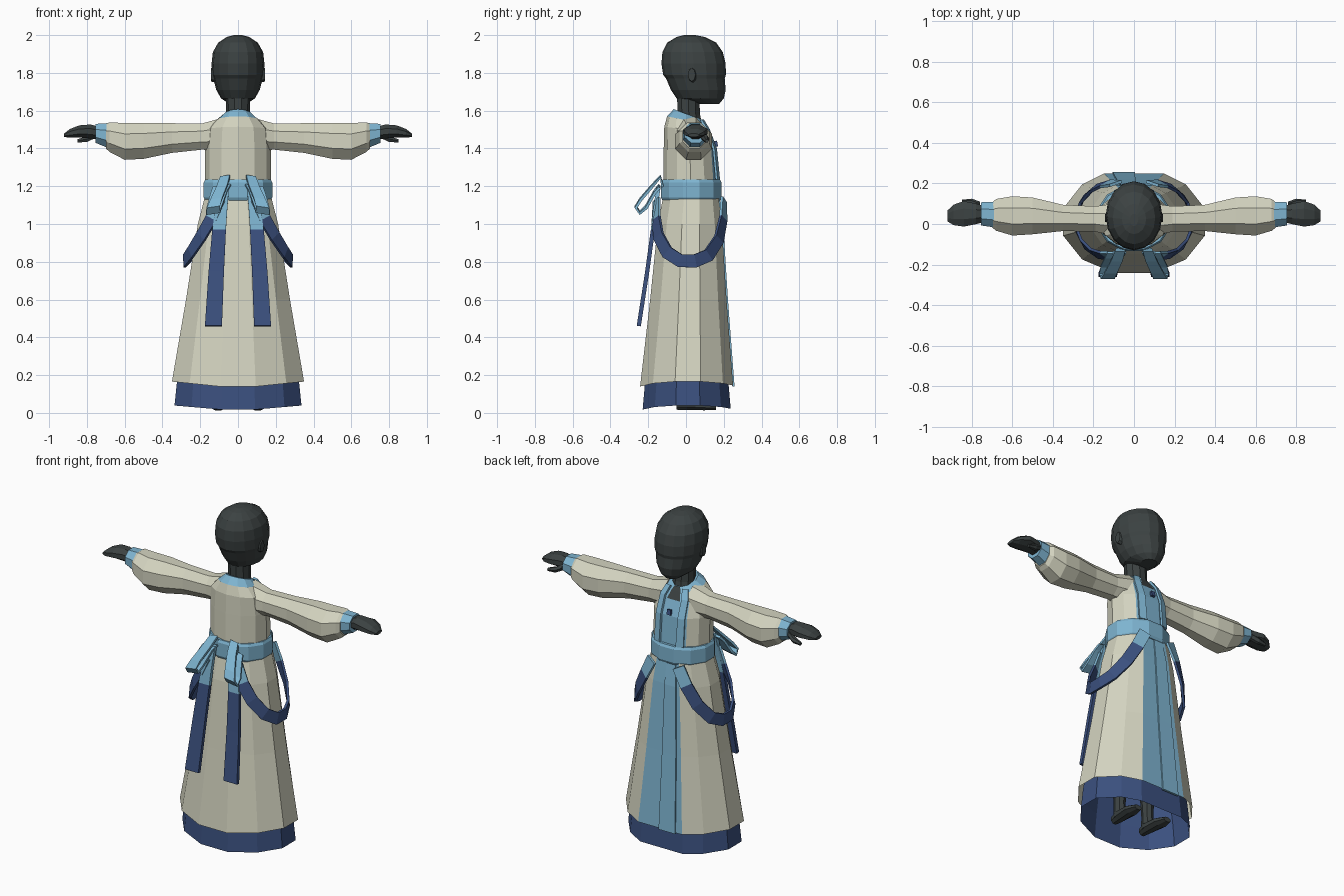
import bpy, bmesh
from math import radians, sin, cos
from mathutils import Vector

if "Cube" in bpy.data.objects:
    bpy.data.objects.remove(bpy.data.objects["Cube"])


def material(name, rgb):
    m = bpy.data.materials.new(name)
    m.use_nodes = True
    m.diffuse_color = (*rgb, 1)
    m.node_tree.nodes["Principled BSDF"].inputs["Base Color"].default_value = (*rgb, 1)
    return m


CREAM, LIGHT, NAVY, DARK = range(4)
MATS = [material("cream cloth", (.66, .66, .53)), material("light blue cloth", (.21, .46, .64)),
        material("navy cloth", (.043, .08, .21)), material("charcoal skin", (.045, .055, .055))]


def finish(name, bm):
    bmesh.ops.recalc_face_normals(bm, faces=bm.faces)
    mesh = bpy.data.meshes.new(name)
    bm.to_mesh(mesh)
    bm.free()
    for m in MATS:
        mesh.materials.append(m)
    ob = bpy.data.objects.new(name, mesh)
    bpy.context.collection.objects.link(ob)
    return ob


def even(n, start=0):
    return [start + 360 * k / n for k in range(n)]


def loft(name, rings, colour, angles, axis="z", caps=(True, True), mirror=1):
    """Skin rings of (position, centre a, centre b, radius a, radius b, tilt, side rise)."""
    bm = bmesh.new()
    rows = []
    for ring in rings:
        t, ca, cb, ra, rb, tilt, rise = (tuple(ring) + (0, 0))[:7]
        row = []
        for d in angles:
            c, s = cos(radians(d)), sin(radians(d))
            a, b, p = ca + ra * c, cb + rb * s, t - tilt * s + rise * abs(c)
            x, y, z = {"z": (a, b, p), "x": (p, a, b), "y": (a, p, b)}[axis]
            row.append(bm.verts.new((x * mirror, y, z)))
        rows.append(row)
    n = len(angles)
    for i in range(len(rows) - 1):
        for k in range(n):
            j = (k + 1) % n
            f = bm.faces.new((rows[i][k], rows[i][j], rows[i + 1][j], rows[i + 1][k]))
            mid = (angles[k] + (angles[j] if j else angles[0] + 360)) / 2
            f.material_index = colour(i, mid) if callable(colour) else colour
    for use, row, i in ((caps[0], rows[0], 0), (caps[1], rows[-1], len(rows) - 2)):
        if use:
            f = bm.faces.new(row)
            f.material_index = colour(i, 270) if callable(colour) else colour
    return finish(name, bm)


def ribbon(name, path, widths, colour, side=None, thick=.014, mirror=1):
    """Sweep a flat band along a path; without a side vector it lies around the body."""
    bm = bmesh.new()
    pts = [Vector(p) for p in path]
    rows = []
    for i, p in enumerate(pts):
        tan = (pts[min(i + 1, len(pts) - 1)] - pts[max(i - 1, 0)]).normalized()
        s = Vector(side) if side else tan.cross(Vector((p.x, p.y * 1.3, 0)))
        s.normalize()
        nrm = tan.cross(s).normalized() * thick / 2
        w = widths[0] + (widths[1] - widths[0]) * i / (len(pts) - 1)
        row = [p + s * w / 2 + nrm, p - s * w / 2 + nrm, p - s * w / 2 - nrm, p + s * w / 2 - nrm]
        rows.append([bm.verts.new((v.x * mirror, v.y, v.z)) for v in row])
    for a, b in zip(rows, rows[1:]):
        for k in range(4):
            f = bm.faces.new((a[k], a[k - 1], b[k - 1], b[k]))
            z = f.calc_center_median().z
            f.material_index = colour(z) if callable(colour) else colour
    for row in (rows[0], rows[-1]):
        f = bm.faces.new(row)
        f.material_index = colour(row[0].co.z) if callable(colour) else colour
    return finish(name, bm)


# Head and neck
loft("head", [(1.635, 0, .125, .045, .05), (1.665, 0, .075, .09, .125), (1.71, 0, .065, .115, .145),
              (1.77, 0, .05, .13, .155), (1.79, 0, .045, .137, .166), (1.85, 0, .04, .14, .17),
              (1.91, 0, .035, .133, .16), (1.96, 0, .03, .105, .13), (1.99, 0, .025, .06, .075),
              (2.0, 0, .02, .02, .03)], DARK, even(16))
loft("neck", [(1.48, 0, .03, .07, .07), (1.58, 0, .015, .063, .062), (1.72, 0, .01, .065, .062)],
     DARK, even(10))

# Torso: cream robe, blue front panel and collar, bare throat
TORSO = [0, 30, 55, 75, 105, 125, 150, 180, 210, 240, 270, 300, 330]


def torso_colour(i, deg):
    if i >= 3 and 75 < deg < 105:
        return DARK
    return LIGHT if i == 4 or 55 < deg < 125 else CREAM


loft("torso", [(1.12, 0, .03, .172, .145), (1.24, 0, .025, .175, .145), (1.4, 0, .02, .175, .138),
               (1.5, 0, .005, .165, .12, .015), (1.55, 0, 0, .115, .1, .02),
               (1.58, 0, .01, .072, .075, .028)], torso_colour, TORSO)
ribbon("button", [(0, .163, 1.41), (0, .157, 1.44)], (.025, .025), NAVY, (1, 0, 0))

# Skirt with a blue front panel, and the navy underskirt below it
SKIRT = [15, 45, 66, 114, 135, 165, 195, 225, 255, 285, 315, 345]
loft("skirt", [(1.15, 0, .03, .18, .155), (1.0, 0, .025, .22, .18), (.6, 0, .018, .285, .215),
               (.13, 0, .01, .362, .262, 0, .037)],
     lambda i, d: LIGHT if 66 < d < 114 else CREAM, SKIRT, caps=(True, False))
loft("underskirt", [(.75, 0, .015, .23, .18), (.16, 0, .01, .335, .235), (.01, 0, .01, .348, .248, 0, .03)],
     NAVY, SKIRT, caps=(True, False))
ribbon("front_overlap", [(-.025, .172, 1.13), (-.03, .191, 1.0), (-.04, .216, .6), (-.05, .251, .14)],
       (.06, .11), LIGHT, (1, 0, 0), .012)

# Sash around the waist
loft("sash", [(1.125, 0, .028, .18, .158), (1.14, 0, .028, .188, .166), (1.22, 0, .028, .188, .166),
              (1.235, 0, .028, .18, .158)], LIGHT, even(12, 15))


def dyed(z):
    return LIGHT if z > .97 else NAVY


for m, label in ((1, "left"), (-1, "right")):
    # Sleeve, cuff and hand
    loft(label + "_sleeve", [(.08, .02, 1.475, .09, .095), (.19, .025, 1.463, .068, .075),
                             (.35, .03, 1.455, .07, .085), (.5, .04, 1.44, .098, .103),
                             (.6, .04, 1.437, .105, .105), (.68, .045, 1.46, .085, .085),
                             (.7, .045, 1.465, .068, .07)], CREAM, even(8, 22.5), "x", mirror=m)
    loft(label + "_cuff", [(.67, .045, 1.465, .07, .076), (.755, .05, 1.48, .062, .054)],
         LIGHT, even(8, 22.5), "x", mirror=m)
    loft(label + "_hand", [(.73, .05, 1.48, .04, .035), (.78, .05, 1.49, .055, .04),
                           (.84, .05, 1.49, .068, .035), (.89, .045, 1.48, .055, .025),
                           (.92, .04, 1.47, .03, .01)], DARK, even(8, 22.5), "x", mirror=m)
    loft(label + "_thumb", [(.76, .09, 1.47, .02, .02), (.8, .105, 1.45, .02, .018),
                            (.85, .11, 1.44, .01, .01)], DARK, even(6), "x", mirror=m)
    # Ear
    loft(label + "_ear", [(.11, .04, 1.79, .028, .045), (.143, .03, 1.79, .02, .035)],
         DARK, even(8), "x", mirror=m)
    # Leg and foot
    loft(label + "_leg", [(.03, .1, 0, .035, .04), (.12, .1, -.005, .032, .035), (.6, .09, 0, .06, .06)],
         DARK, even(8), mirror=m)
    loft(label + "_foot", [(-.05, .1, .04, .025, .025), (.0, .1, .045, .038, .033),
                           (.1, .105, .037, .045, .025), (.16, .105, .03, .025, .015)],
         DARK, even(8, 22.5), "y", mirror=m)
    # Ribbon draped in a loop over the hip
    ribbon(label + "_hip_ribbon", [(.09, .2, 1.13), (.14, .198, 1.03), (.2, .175, .92), (.255, .12, .835),
                                   (.283, .05, .805), (.283, -.03, .805), (.25, -.1, .85),
                                   (.195, -.145, .935), (.14, -.158, 1.03), (.1, -.155, 1.13)],
           (.07, .07), lambda z: LIGHT if z > 1.03 else NAVY, mirror=m)
    # Hanging tail and bow loop at the back
    ribbon(label + "_tail", [(.075, -.145, 1.2), (.09, -.165, 1.06), (.1, -.175, .97),
                             (.115, -.205, .75), (.13, -.25, .46)], (.055, .09), dyed, (1, 0, 0), .022, m)
    ribbon(label + "_bow", [(.065, -.125, 1.2), (.068, -.135, 1.25), (.085, -.18, 1.2), (.115, -.24, 1.13),
                            (.13, -.265, 1.09), (.132, -.245, 1.06), (.125, -.21, 1.09), (.1, -.165, 1.17),
                            (.085, -.14, 1.2)], (.045, .095), LIGHT, (1, 0, -.15), .014, m)
    # Lapel trim on the chest
    ribbon(label + "_lapel", [(.075, .168, 1.235), (.075, .152, 1.4), (.073, .115, 1.5), (.055, .085, 1.55)],
           (.045, .035), LIGHT, (1, -.3, 0), .012, m)
